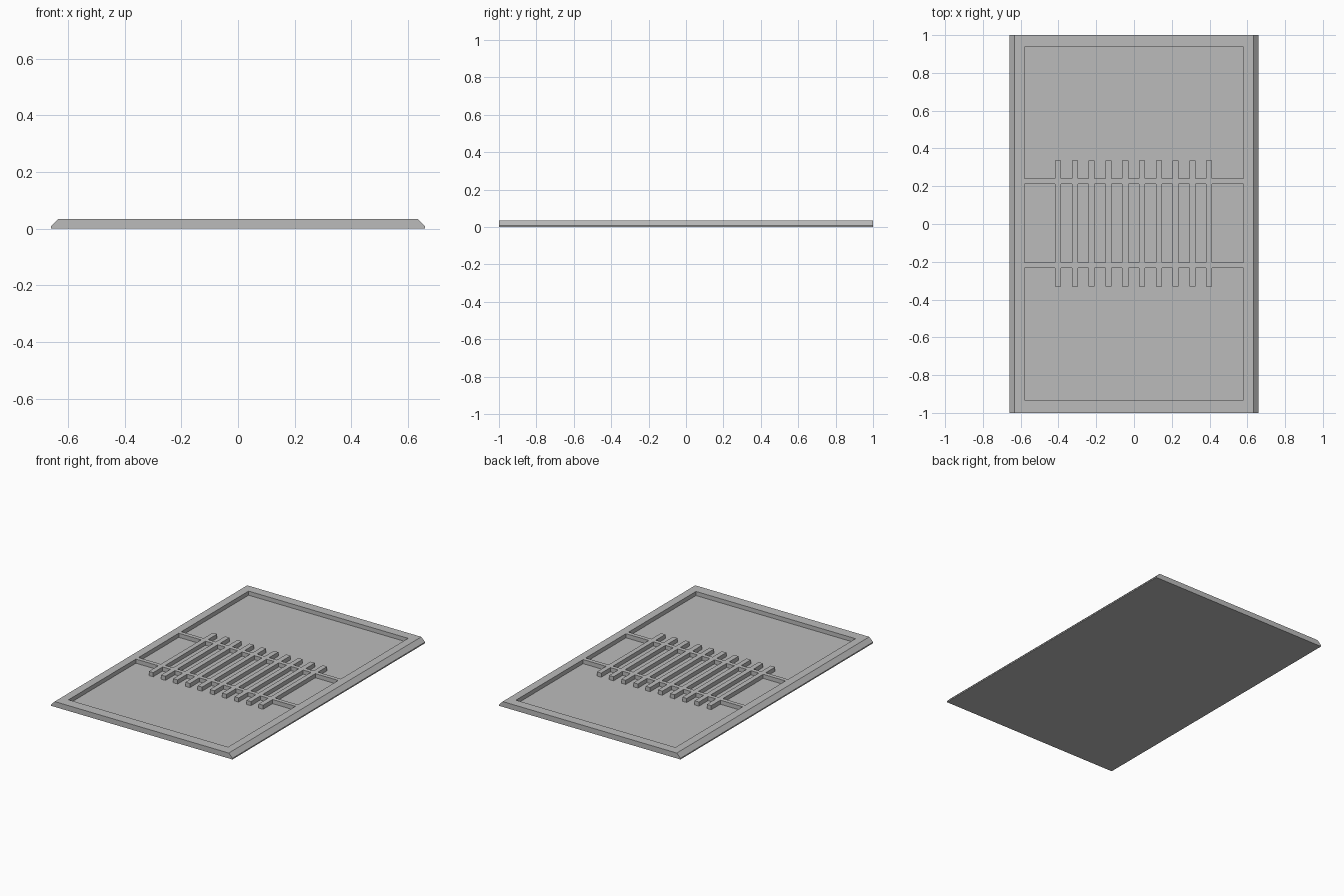
import bpy
import bmesh

cube = bpy.data.objects.get("Cube")
if cube:
    bpy.data.objects.remove(cube, do_unlink=True)

HEIGHT, LIP, FLOOR = 0.035, 0.008, 0.008
HALF_X, TOP_X, POCKET_X = 0.66, 0.633, 0.58
TEETH, PITCH, TOOTH_W = 10, 0.0888, 0.032

grey = bpy.data.materials.new("plain grey")
grey.use_nodes = True
grey.diffuse_color = (0.5, 0.5, 0.5, 1)
grey.node_tree.nodes["Principled BSDF"].inputs["Base Color"].default_value = (0.5, 0.5, 0.5, 1)


def extrude_outlines(name, outlines, offset):
    """Closed solid made by extruding each outline along offset."""
    bm = bmesh.new()
    for outline in outlines:
        face = bm.faces.new([bm.verts.new(p) for p in outline])
        ext = bmesh.ops.extrude_face_region(bm, geom=[face], use_keep_orig=True)
        verts = [v for v in ext["geom"] if isinstance(v, bmesh.types.BMVert)]
        bmesh.ops.translate(bm, verts=verts, vec=offset)
    bmesh.ops.recalc_face_normals(bm, faces=bm.faces)
    mesh = bpy.data.meshes.new(name)
    bm.to_mesh(mesh)
    bm.free()
    mesh.materials.append(grey)
    obj = bpy.data.objects.new(name, mesh)
    bpy.context.scene.collection.objects.link(obj)
    return obj


# Left and right edges of every tooth
teeth = []
for i in range(TEETH):
    x = (i - (TEETH - 1) / 2) * PITCH - 0.002
    teeth.append((x - TOOTH_W / 2, x + TOOTH_W / 2))


def comb_pocket(outer_y, inner_y, tip_y):
    """Large pocket whose inner side is notched around the teeth."""
    pts = [(-POCKET_X, outer_y), (-POCKET_X, inner_y)]
    for a, b in teeth:
        pts += [(a, inner_y), (a, tip_y), (b, tip_y), (b, inner_y)]
    pts += [(POCKET_X, inner_y), (POCKET_X, outer_y)]
    return [(x, y, FLOOR) for x, y in pts]


def slot(x0, x1, y0=-0.205, y1=0.213):
    return [(x0, y0, FLOOR), (x1, y0, FLOOR), (x1, y1, FLOOR), (x0, y1, FLOOR)]


# Slab with bevelled long sides
half = [(HALF_X, 0), (HALF_X, LIP), (TOP_X, HEIGHT)]
profile = half + [(-x, z) for x, z in reversed(half)]
tray = extrude_outlines("tray", [[(x, -1, z) for x, z in profile]], (0, 2, 0))

# Pockets: two combs, and a row of slots between the bars
edges = [-POCKET_X] + [x for tooth in teeth for x in tooth] + [POCKET_X]
outlines = [comb_pocket(0.938, 0.24, 0.335), comb_pocket(-0.932, -0.232, -0.33)]
outlines += [slot(a, b) for a, b in zip(edges[::2], edges[1::2])]
cutter = extrude_outlines("pocket_cutter", outlines, (0, 0, 0.1))
cutter.hide_render = True

# Cut the pockets, then discard the cutter
cut = tray.modifiers.new("pockets", "BOOLEAN")
cut.operation = "DIFFERENCE"
cut.solver = "EXACT"
cut.object = cutter
bpy.context.view_layer.objects.active = tray
tray.select_set(True)
bpy.ops.object.modifier_apply(modifier=cut.name)
bpy.data.objects.remove(cutter, do_unlink=True)
